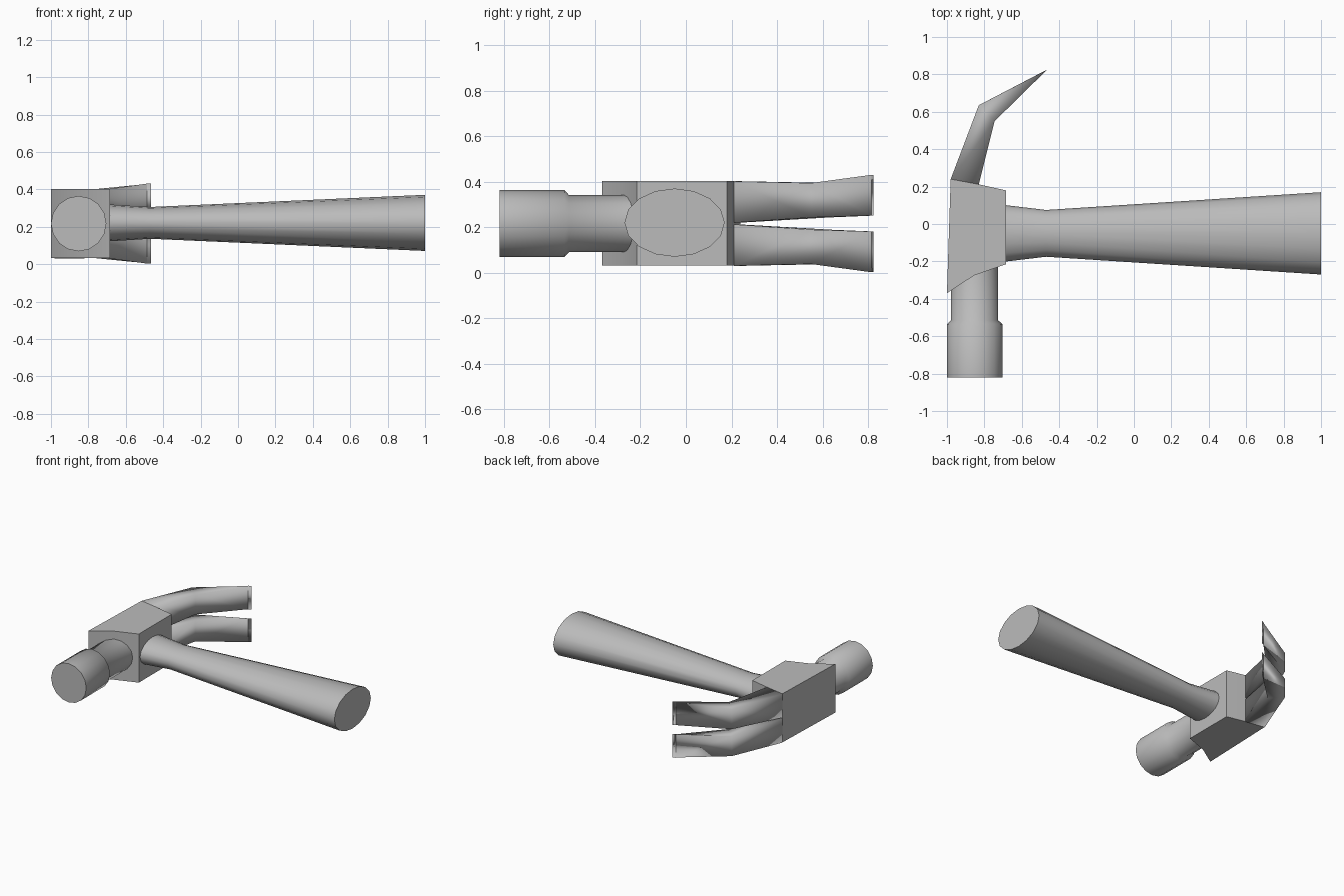
import bpy, bmesh, math

default = bpy.data.objects.get("Cube")
if default:
    bpy.data.objects.remove(default)

grey = bpy.data.materials.new("plain grey")
grey.use_nodes = True
COLOUR = (0.5, 0.5, 0.5, 1)
grey.diffuse_color = COLOUR
grey.node_tree.nodes["Principled BSDF"].inputs["Base Color"].default_value = COLOUR

MID_Z = 0.217
SIDES = 16


def loft(name, rings, angle):
    """Skin a list of equal-length rings, cap both ends and smooth."""
    bm = bmesh.new()
    loops = [[bm.verts.new(p) for p in ring] for ring in rings]
    n = len(loops[0])
    for a, b in zip(loops, loops[1:]):
        for i in range(n):
            j = (i + 1) % n
            bm.faces.new((a[i], a[j], b[j], b[i]))
    bm.faces.new(loops[0][::-1])
    bm.faces.new(loops[-1])
    bmesh.ops.recalc_face_normals(bm, faces=bm.faces)
    mesh = bpy.data.meshes.new(name)
    bm.to_mesh(mesh)
    bm.free()
    mesh.materials.append(grey)
    obj = bpy.data.objects.new(name, mesh)
    bpy.context.collection.objects.link(obj)
    bpy.ops.object.select_all(action='DESELECT')
    obj.select_set(True)
    bpy.context.view_layer.objects.active = obj
    bpy.ops.object.shade_smooth_by_angle(angle=math.radians(angle))
    return obj


def circle():
    return [(math.cos(t), math.sin(t))
            for t in (2 * math.pi * i / SIDES for i in range(SIDES))]


# Oval handle flaring towards the butt: (x, half width, half height)
handle = [(-0.8, 0.16, 0.105), (-0.68, 0.15, 0.098), (-0.47, 0.125, 0.085), (1, 0.22, 0.15)]
loft("handle", [[(x, -0.05 + w * c, MID_Z + 0.004 + h * s) for c, s in circle()]
                for x, w, h in handle], 40)

# Neck and striking face: (y, radius)
poll = [(-0.82, 0.148), (-0.535, 0.148), (-0.515, 0.126), (-0.1, 0.126)]
loft("striking_face", [[(-0.852 + r * c, y, MID_Z + r * s) for c, s in circle()]
                       for y, r in poll], 50)

# Head block, an extruded outline
outline = [(-1, -0.37), (-0.855, -0.275), (-0.685, -0.215),
           (-0.685, 0.18), (-0.83, 0.212), (-0.98, 0.24)]
loft("head_block", [[(x, y, z) for x, y in outline] for z in (0.033, 0.403)], 40)

# Claw stations: outer edge, inner edge, slit half gap, outside half height
claw = [((-0.98, 0.24), (-0.83, 0.212), 0.004, 0.186),
        ((-0.83, 0.635), (-0.745, 0.55), 0.027, 0.178),
        ((-0.465, 0.825), (-0.485, 0.815), 0.035, 0.214)]
for name, side in (("upper_claw", 1), ("lower_claw", -1)):
    rings = []
    for (ox, oy), (ix, iy), gap, top in claw:
        rings.append([(x, y, MID_Z + side * h) for x, y, h in
                      ((ox, oy, gap), (ox, oy, top), (ix, iy, top), (ix, iy, gap))])
    loft(name, rings, 100)
